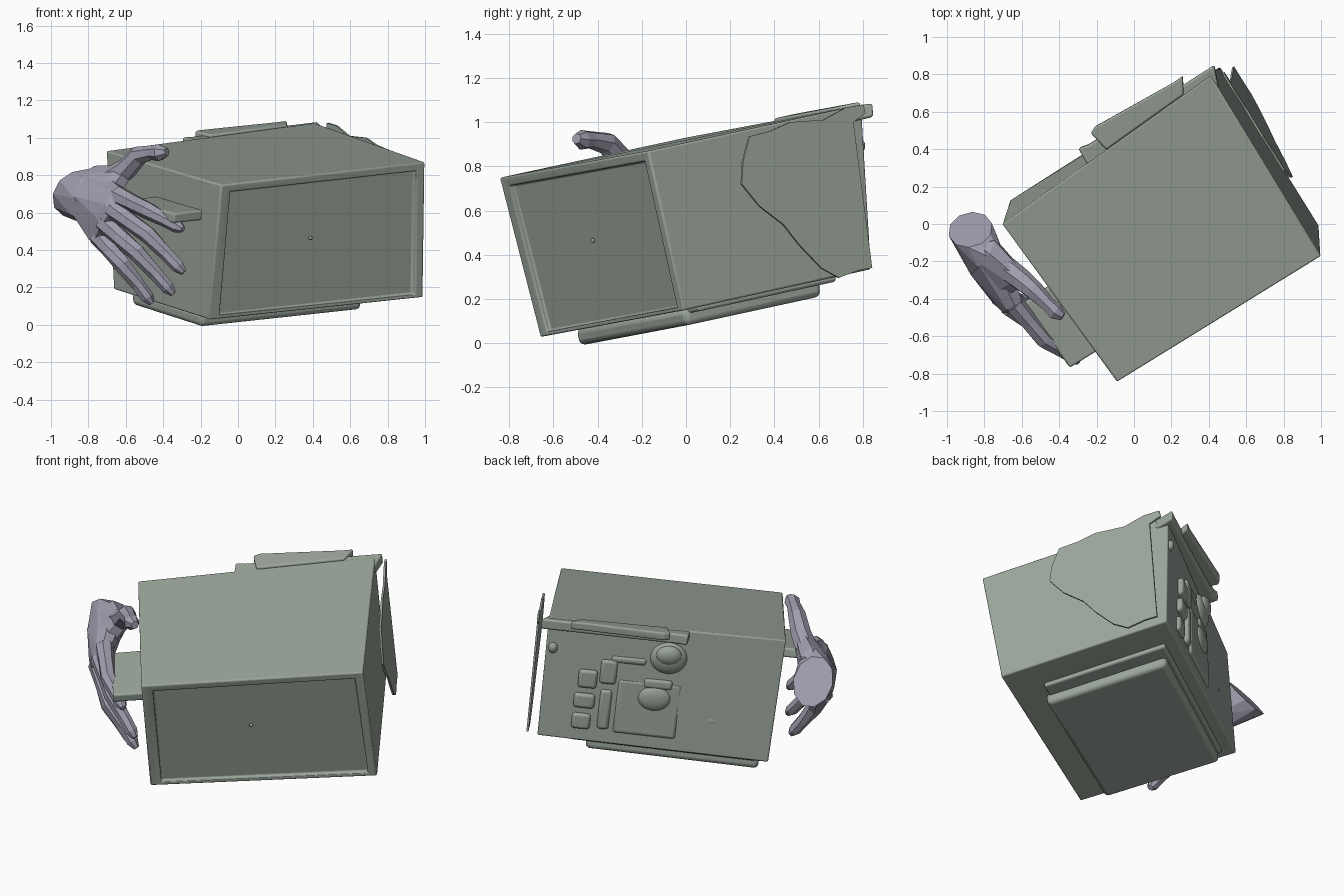
import bpy, bmesh, math
from mathutils import Vector, Matrix

if "Cube" in bpy.data.objects:
    bpy.data.objects.remove(bpy.data.objects["Cube"])

# Corners of the tilted cabinet: front left, front right, back right, back left
TOP = [Vector(p) for p in [(-.09, -.845, .748), (1.0, -.172, .87), (.41, .795, 1.08), (-.705, 0, .93)]]
LOW = [Vector(p) for p in [(-.155, -.66, .028), (.99, -.012, .148), (.46, .84, .335), (-.665, .125, .19)]]


def place(p):
    """Map cabinet coordinates (across, back, down) in 0..1 to the world."""
    u, v, w = p
    q = [a.lerp(b, w) for a, b in zip(TOP, LOW)]
    return q[0].lerp(q[1], u).lerp(q[3].lerp(q[2], u), v)


def material(name, rgb):
    m = bpy.data.materials.new(name)
    m.diffuse_color = (*rgb, 1)
    m.use_nodes = True
    m.node_tree.nodes["Principled BSDF"].inputs["Base Color"].default_value = m.diffuse_color
    return m


CASE = material("case_green_grey", (.33, .38, .33))
SKIN = material("hand_grey", (.35, .34, .42))


def finish(name, bm, mat, smooth=True, bevel=0):
    bmesh.ops.recalc_face_normals(bm, faces=bm.faces)
    me = bpy.data.meshes.new(name)
    bm.to_mesh(me)
    bm.free()
    ob = bpy.data.objects.new(name, me)
    bpy.context.collection.objects.link(ob)
    me.materials.append(mat)
    if bevel:
        b = ob.modifiers.new("round", 'BEVEL')
        b.width, b.segments, b.limit_method = bevel, 3, 'ANGLE'
    if smooth:
        bpy.ops.object.select_all(action='DESELECT')
        ob.select_set(True)
        bpy.context.view_layer.objects.active = ob
        bpy.ops.object.shade_smooth_by_angle(angle=math.radians(40))
    return ob


def prism(name, outline, w0, w1, bevel=.012):
    """Extrude an (across, back) outline between two heights."""
    bm = bmesh.new()
    a = [bm.verts.new(place((u, v, w0))) for u, v in outline]
    b = [bm.verts.new(place((u, v, w1))) for u, v in outline]
    bm.faces.new(a)
    bm.faces.new(b)
    n = len(a)
    for i in range(n):
        bm.faces.new((a[i], a[(i + 1) % n], b[(i + 1) % n], b[i]))
    return finish(name, bm, CASE, bevel=bevel)


def block(name, u0, u1, v0, v1, w0, w1, bevel=.012):
    return prism(name, [(u0, v0), (u1, v0), (u1, v1), (u0, v1)], w0, w1, bevel)


def lump(name, centre, radii):
    bm = bmesh.new()
    bmesh.ops.create_uvsphere(bm, u_segments=20, v_segments=12, radius=1)
    for vert in bm.verts:
        vert.co = place([c + r * x for c, r, x in zip(centre, radii, vert.co)])
    return finish(name, bm, CASE)


# Cabinet with recessed front
cabinet = block("cabinet", 0, 1, 0, 1, 0, 1, 0)
cutter = block("front_recess_cutter", .05, .96, -.1, .028, .06, .975, 0)
cutter.hide_render = True
cutter.hide_set(True)
cut = cabinet.modifiers.new("recess", 'BOOLEAN')
cut.object, cut.solver = cutter, 'EXACT'
rnd = cabinet.modifiers.new("round", 'BEVEL')
rnd.width, rnd.segments, rnd.limit_method = .02, 3, 'ANGLE'
lump("front_knob", (.47, .028, .48), (.008, .01, .013))

# Stepped top rear lip and its projecting flap
prism("rear_lip", [(.4, .93), (1, .93), (1.03, 1.03), (.85, 1.04), (.45, 1.07), (.41, 1.085)], .005, .09)
prism("rear_flap", [(.5, 1.0), (.87, 1.0), (.905, 1.075), (.86, 1.075), (.51, 1.125), (.485, 1.11)], -.015, .05, .01)

# Base under the cabinet
block("base_step", .05, .86, .19, .93, .95, 1.03)
block("base_slab", .04, .79, .165, .905, 1.0, 1.10, .025)

# Side shelf held by the hand
block("side_shelf", -.135, .03, .15, .57, .225, .3)

# Relief on the back panel
lump("back_dome", (.48, 1, .24), (.08, .045, .13))
lump("back_dome_cap", (.48, 1.025, .21), (.055, .035, .08))
lump("back_oval", (.52, 1.015, .58), (.07, .03, .1))
lump("back_pad", (.27, 1, .72), (.045, .015, .04))
lump("back_corner_bump", (.97, 1, .25), (.02, .025, .045))
for i, (u0, u1, w0, w1, d) in enumerate([(.41, .68, .45, .9, .018), (.45, .57, .42, .5, .03),
                                         (.69, .76, .3, .5, .03), (.77, .85, .4, .55, .035),
                                         (.70, .75, .55, .88, .03), (.77, .86, .6, .72, .035),
                                         (.78, .86, .77, .9, .025), (.57, .72, .26, .32, .02)]):
    block(f"back_relief_{i + 1}", u0, u1, .97, 1 + d, w0, w1, .018)

# Loose torn sheet beside the right wall, a (y, z) outline on a slanted plane
sheet = [(.285, .935), (.255, .82), (.25, .72), (.33, .62), (.44, .535), (.51, .445), (.61, .34),
         (.69, .295), (.78, .33), (.84, .34), (.80, .65), (.755, 1.0), (.81, 1.04), (.80, 1.08),
         (.72, 1.065), (.62, 1.01), (.47, 1.0), (.38, .96)]
bm = bmesh.new()
bm.faces.new([bm.verts.new((1.066 - .598 * y - .1 * z, y, z)) for y, z in sheet])
side_sheet = finish("torn_side_sheet", bm, CASE, smooth=False)
thick = side_sheet.modifiers.new("thickness", 'SOLIDIFY')
thick.thickness, thick.offset = .012, 0


# Low-poly hand: hulled palm and faceted finger tubes
def ring(c, axis, r, sides=8, flat=1.0):
    rot = Vector(axis).to_track_quat('Z', 'Y')
    return [Vector(c) + rot @ Vector((r * math.cos(t), r * flat * math.sin(t), 0))
            for t in (2 * math.pi * i / sides for i in range(sides))]


def tube(name, path, sides=7):
    bm = bmesh.new()
    pts = [Vector(p[:3]) for p in path]
    rings = []
    for i, p in enumerate(pts):
        axis = pts[min(i + 1, len(pts) - 1)] - pts[max(i - 1, 0)]
        rings.append([bm.verts.new(c) for c in ring(p, axis, path[i][3], sides)])
    for a, b in zip(rings, rings[1:]):
        for i in range(sides):
            j = (i + 1) % sides
            bm.faces.new((a[i], a[j], b[j], b[i]))
    bm.faces.new(rings[0])
    bm.faces.new(rings[-1])
    return finish(name, bm, SKIN, smooth=False)


def hull(name, balls, extra=()):
    bm = bmesh.new()
    for x, y, z, r in balls:
        bmesh.ops.create_icosphere(bm, subdivisions=1, radius=r, matrix=Matrix.Translation((x, y, z)))
    bm.faces.ensure_lookup_table()
    bmesh.ops.delete(bm, geom=bm.faces[:] + bm.edges[:], context='EDGES_FACES')
    for p in extra:
        bm.verts.new(p)
    bmesh.ops.convex_hull(bm, input=bm.verts[:])
    loose = [v for v in bm.verts if not v.link_faces]
    bmesh.ops.delete(bm, geom=loose, context='VERTS')
    return finish(name, bm, SKIN, smooth=False)


wrist = ring((-.875, -.03, .70), (-.2, .7, .55), .12, 10, 1.28)
hull("wrist", [(-.80, -.22, .63, .10), (-.77, -.18, .75, .09)], wrist)
knuckles = [(-.64, -.43, .69), (-.67, -.44, .62), (-.72, -.39, .55), (-.75, -.32, .48)]
hull("palm", [(*k, .053) for k in knuckles] + [(-.80, -.22, .64, .1), (-.76, -.18, .75, .09)])
hull("thumb_base", [(-.77, -.16, .765, .085), (-.62, -.29, .80, .055), (-.70, -.33, .70, .065)])
tube("thumb", [(-.68, -.24, .78, .065), (-.60, -.30, .83, .06), (-.53, -.36, .905, .052),
               (-.46, -.43, .92, .04), (-.42, -.47, .92, .046), (-.38, -.495, .925, .024)])
mids = [(-.48, -.62, .61), (-.48, -.58, .48), (-.54, -.52, .385), (-.615, -.42, .32)]
tips = [(-.295, -.735, .51), (-.29, -.62, .28), (-.345, -.53, .165), (-.46, -.40, .115)]
for name, k, m, t in zip(("index", "middle", "ring", "little"), knuckles, mids, tips):
    k, m, t = Vector(k), Vector(m), Vector(t)
    tube(name + "_finger", [(*k, .055), (*k.lerp(m, .5), .048), (*m, .047),
                            (*m.lerp(t, .5), .038), (*m.lerp(t, .85), .036), (*t, .018)])
